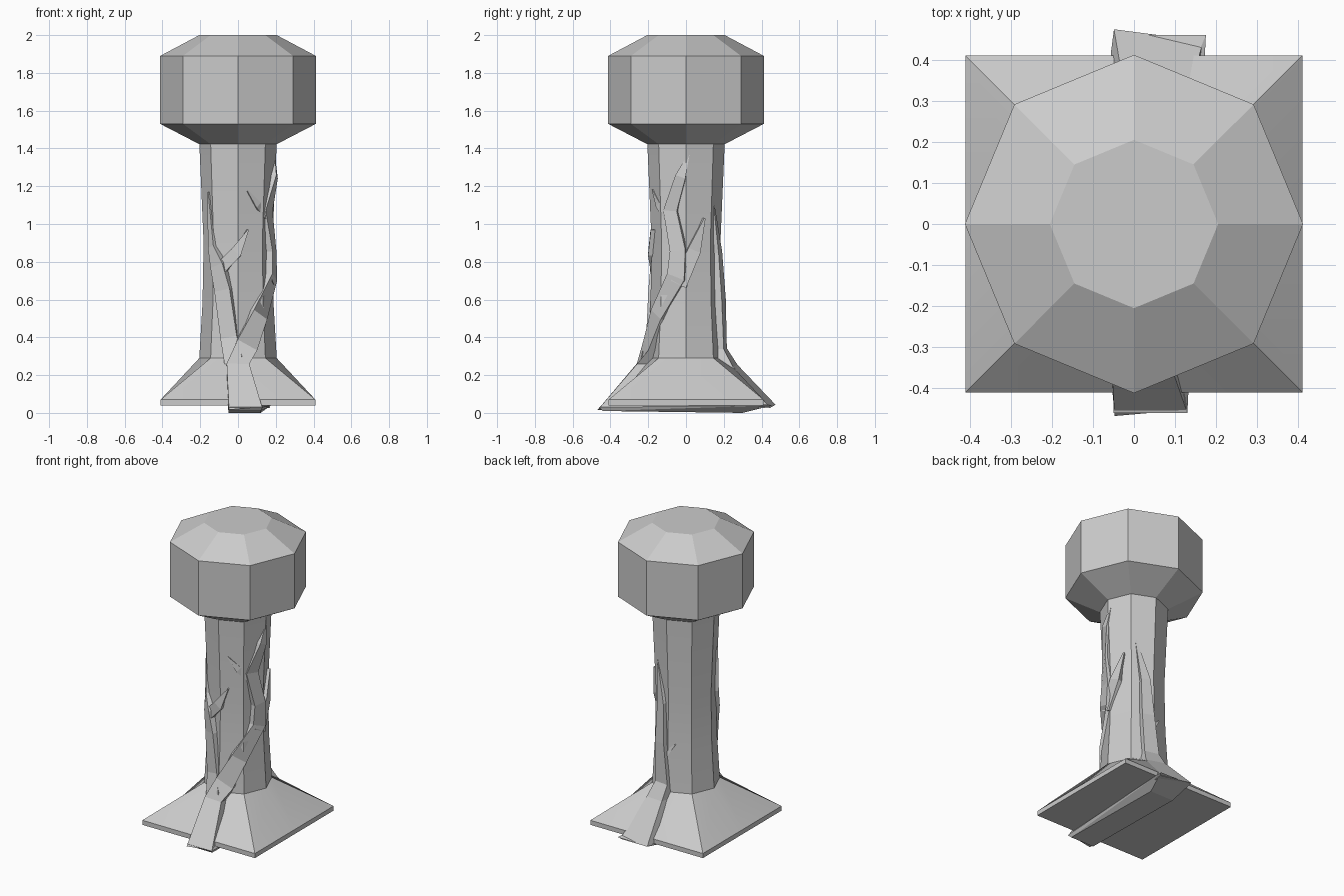
import bpy, bmesh, math
from mathutils import Vector

if "Cube" in bpy.data.objects:
    bpy.data.objects.remove(bpy.data.objects["Cube"])


def finish(name, bm, smooth=False):
    bmesh.ops.recalc_face_normals(bm, faces=bm.faces)
    me = bpy.data.meshes.new(name)
    bm.to_mesh(me)
    bm.free()
    ob = bpy.data.objects.new(name, me)
    bpy.context.collection.objects.link(ob)
    if smooth:
        bpy.ops.object.select_all(action='DESELECT')
        bpy.context.view_layer.objects.active = ob
        ob.select_set(True)
        bpy.ops.object.shade_smooth_by_angle(angle=math.radians(30))
    return ob


def loft(name, rings, smooth=False):
    """Skin a list of point rings and cap both ends."""
    bm = bmesh.new()
    loops = [[bm.verts.new(p) for p in ring] for ring in rings]
    n = len(loops[0])
    for a, b in zip(loops, loops[1:]):
        for i in range(n):
            j = (i + 1) % n
            bm.faces.new((a[i], a[j], b[j], b[i]))
    bm.faces.new(loops[0][::-1])
    bm.faces.new(loops[-1])
    return finish(name, bm, smooth)


def octagon(r, z):
    return [(r * math.cos(i * math.pi / 4), r * math.sin(i * math.pi / 4), z)
            for i in range(8)]


def square(h, z):
    # eight points round a square: side middles and corners
    sgn = lambda v: (v > 0.1) - (v < -0.1)
    return [(h * sgn(x), h * sgn(y), z) for x, y, _ in octagon(1, 0)]


def vine(name, path, depth=0.06):
    """Flat tapering stem hugging the shaft; path = (x, y, z, half width)."""
    pts = [Vector(p[:3]) for p in path]
    rings = []
    for i, (p, row) in enumerate(zip(pts, path)):
        t = pts[min(i + 1, len(pts) - 1)] - pts[max(i - 1, 0)]
        out = Vector((p.x, p.y, 0)).normalized()
        side = t.cross(out).normalized() * row[3]
        back = p - out * depth
        rings.append([p - side, p + side, back + side, back - side])
    return loft(name, rings)


# Head: bevelled octagonal block
loft("head", [octagon(0.20, 1.42), octagon(0.412, 1.53),
              octagon(0.412, 1.89), octagon(0.205, 2.0)])

# Shaft: waisted octagonal column flaring to a thin square foot
loft("shaft", [square(0.41, 0.04), square(0.41, 0.07), octagon(0.205, 0.29),
               octagon(0.188, 0.58), octagon(0.182, 0.9), octagon(0.205, 1.43)],
     smooth=True)

# Root running under the foot from front to back
bm = bmesh.new()
for p in [(-.05, -.46, .03), (.13, -.46, .03), (-.05, .46, .04), (.175, .46, .04),
          (-.05, -.44, .01), (.12, -.44, .01), (-.05, .3, 0), (.12, .3, 0),
          (-.05, -.4, .05), (.12, -.4, .05), (-.05, .4, .05), (.15, .4, .05)]:
    bm.verts.new(p)
bmesh.ops.convex_hull(bm, input=bm.verts)
finish("under_root", bm)

# Front vine winding to the right side
vine("main_vine", [(.04, -.46, .025, .088), (0, -.26, .26, .06), (.05, -.212, .36, .06),
                   (.12, -.16, .52, .05), (.195, -.055, .72, .05),
                   (.193, -.045, .86, .042), (.165, -.085, 1.07, .04),
                   (.207, -.03, 1.25, .028), (.195, .015, 1.37, .004)])
vine("main_twig", [(.155, -.1, 1.05, .03), (.11, -.15, 1.1, .02), (.05, -.18, 1.18, .003)])
vine("right_branch", [(.19, -.04, .68, .045), (.192, .045, .86, .035),
                      (.165, .1, 1.03, .004)])

# Branch climbing the left of the front
vine("left_branch", [(-.02, -.24, .25, .05), (-.05, -.2, .4, .045), (-.085, -.18, .65, .045),
                     (-.115, -.165, .78, .04), (-.145, -.13, .88, .022),
                     (-.16, -.105, 1.17, .003)])
vine("left_twig", [(-.1, -.172, .76, .035), (-.01, -.2, .85, .03), (.055, -.187, .97, .003)])

# Back vine
vine("back_vine", [(.06, .46, .035, .11), (.05, .26, .25, .065), (.035, .208, .34, .05),
                   (.055, .2, .6, .04), (.06, .182, .85, .03), (.11, .145, 1.13, .003)])
vine("back_twig", [(.04, .2, .5, .025), (-.045, .18, .6, .003)])
